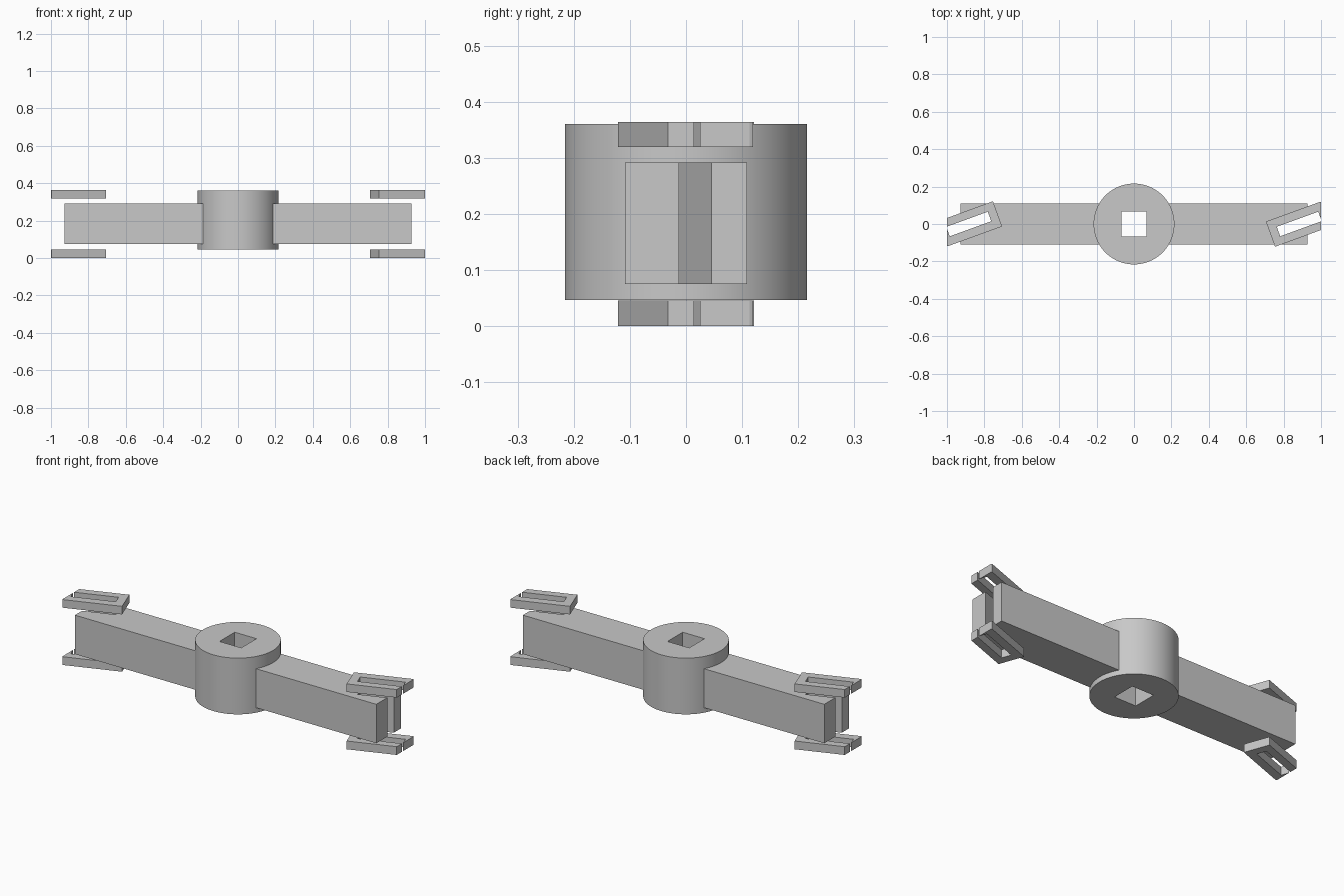
import bpy, bmesh, math

TILT = math.radians(20)
C, S = math.cos(TILT), math.sin(TILT)

cube = bpy.data.objects.get("Cube")
if cube:
    bpy.data.objects.remove(cube, do_unlink=True)

grey = bpy.data.materials.new("light_grey")
grey.use_nodes = True
grey.diffuse_color = (0.58, 0.58, 0.58, 1)
grey.node_tree.nodes["Principled BSDF"].inputs["Base Color"].default_value = (0.58, 0.58, 0.58, 1)


def prism(name, outline, z0, z1, turned=False):
    """Extrude a flat outline from z0 to z1, optionally turned half a circle about z."""
    k = -1 if turned else 1
    bm = bmesh.new()
    base = bm.faces.new([bm.verts.new((k * x, k * y, z0)) for x, y in outline])
    top = bmesh.ops.extrude_face_region(bm, geom=[base], use_keep_orig=True)
    moved = [g for g in top["geom"] if isinstance(g, bmesh.types.BMVert)]
    bmesh.ops.translate(bm, verts=moved, vec=(0, 0, z1 - z0))
    bmesh.ops.recalc_face_normals(bm, faces=bm.faces)
    mesh = bpy.data.meshes.new(name)
    bm.to_mesh(mesh)
    bm.free()
    mesh.materials.append(grey)
    obj = bpy.data.objects.new(name, mesh)
    bpy.context.collection.objects.link(obj)
    return obj


def tilted(u, v):
    """Point given along and across the tilted slot direction."""
    return (u * C - v * S, u * S + v * C)


def on_line(x, v):
    """Point at x on the tilted line with offset v."""
    return (x, (v + x * S) / C)


# Hub with a square through-hole
SIDES = 96
R = 0.216
circle = [(R * math.cos(2 * math.pi * i / SIDES), R * math.sin(2 * math.pi * i / SIDES))
          for i in range(SIDES)]
hub = prism("hub", circle, 0.047, 0.36)
h = 0.067
cutter = prism("hub_hole_cutter", [(-h, -h), (h, -h), (h, h), (-h, h)], -0.1, 0.5)
cutter.hide_render = True
cut = hub.modifiers.new("square_hole", "BOOLEAN")
cut.operation = "DIFFERENCE"
cut.solver = "EXACT"
cut.object = cutter
bpy.ops.object.select_all(action="DESELECT")
hub.select_set(True)
bpy.context.view_layer.objects.active = hub
bpy.ops.object.modifier_apply(modifier=cut.name)
bpy.data.objects.remove(cutter, do_unlink=True)
bpy.ops.object.shade_smooth_by_angle(angle=math.radians(30))

# Shared tilted slot and clip edges
SLOT_LOW, SLOT_HIGH, SLOT_START, SLOT_END = -0.329, -0.275, 0.712, 0.948
CLIP_LOW, CLIP_HIGH, CLIP_START, CLIP_END = -0.372, -0.229, 0.667, 0.978
slot_back = [tilted(SLOT_START, SLOT_LOW), tilted(SLOT_START, SLOT_HIGH)]

# Arm with the slot open at its end
TIP, HALF, ROOT = 0.928, 0.109, 0.15
arm = ([(ROOT, -HALF), (TIP, -HALF), on_line(TIP, SLOT_LOW)] + slot_back
       + [on_line(TIP, SLOT_HIGH), (TIP, HALF), (ROOT, HALF)])

# Clip plate, trimmed flat at x = 1, leaving a narrow mouth
clip = ([tilted(CLIP_START, CLIP_LOW), on_line(1, CLIP_LOW), on_line(1, SLOT_LOW)] + slot_back
        + [tilted(SLOT_END, SLOT_HIGH), (1, 0.025), (1, 0.113),
           tilted(CLIP_END, CLIP_HIGH), tilted(CLIP_START, CLIP_HIGH)])

for side, turned in (("left", False), ("right", True)):
    prism(side + "_arm", arm, 0.075, 0.292, turned)
    prism(side + "_lower_clip", clip, 0, 0.046, turned)
    prism(side + "_upper_clip", clip, 0.319, 0.364, turned)
